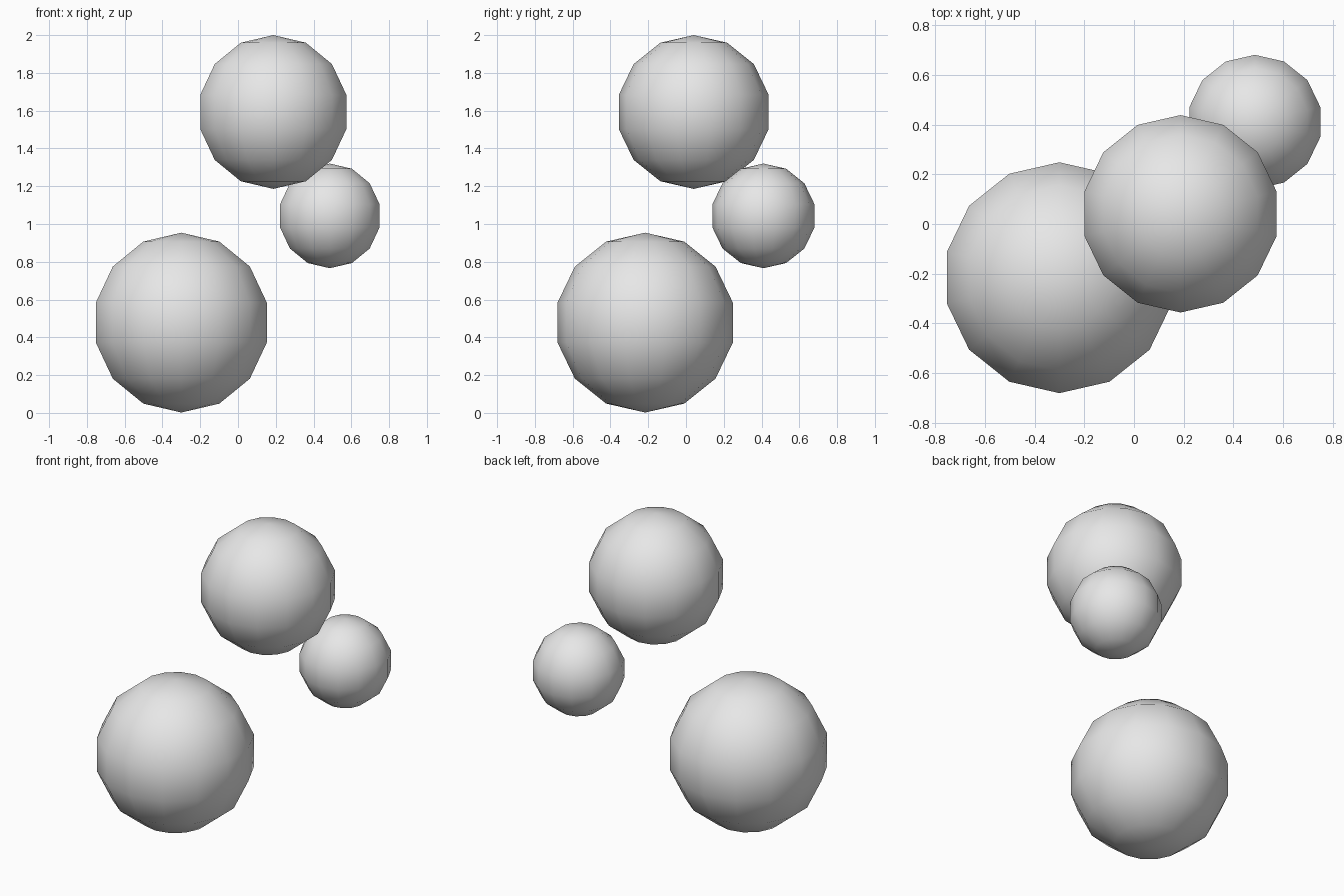
import bpy

cube = bpy.data.objects.get("Cube")
if cube:
    bpy.data.objects.remove(cube, do_unlink=True)

# Plain grey surface
grey = bpy.data.materials.new("light grey")
grey.use_nodes = True
color = (0.8, 0.8, 0.8, 1)
grey.diffuse_color = color
grey.node_tree.nodes["Principled BSDF"].inputs["Base Color"].default_value = color


def add_ball(name, radius, center):
    """Low-poly smooth ball with 14 sides and 7 bands."""
    bpy.ops.mesh.primitive_uv_sphere_add(
        segments=14, ring_count=7, radius=radius, location=center)
    ball = bpy.context.object
    ball.name = name
    ball.data.materials.append(grey)
    bpy.ops.object.shade_smooth()
    return ball


# Three balls of different sizes
add_ball("large_lower_ball", 0.476, (-0.30, -0.216, 0.478))
add_ball("medium_upper_ball", 0.407, (0.187, 0.041, 1.593))
add_ball("small_side_ball", 0.277, (0.486, 0.41, 1.043))
